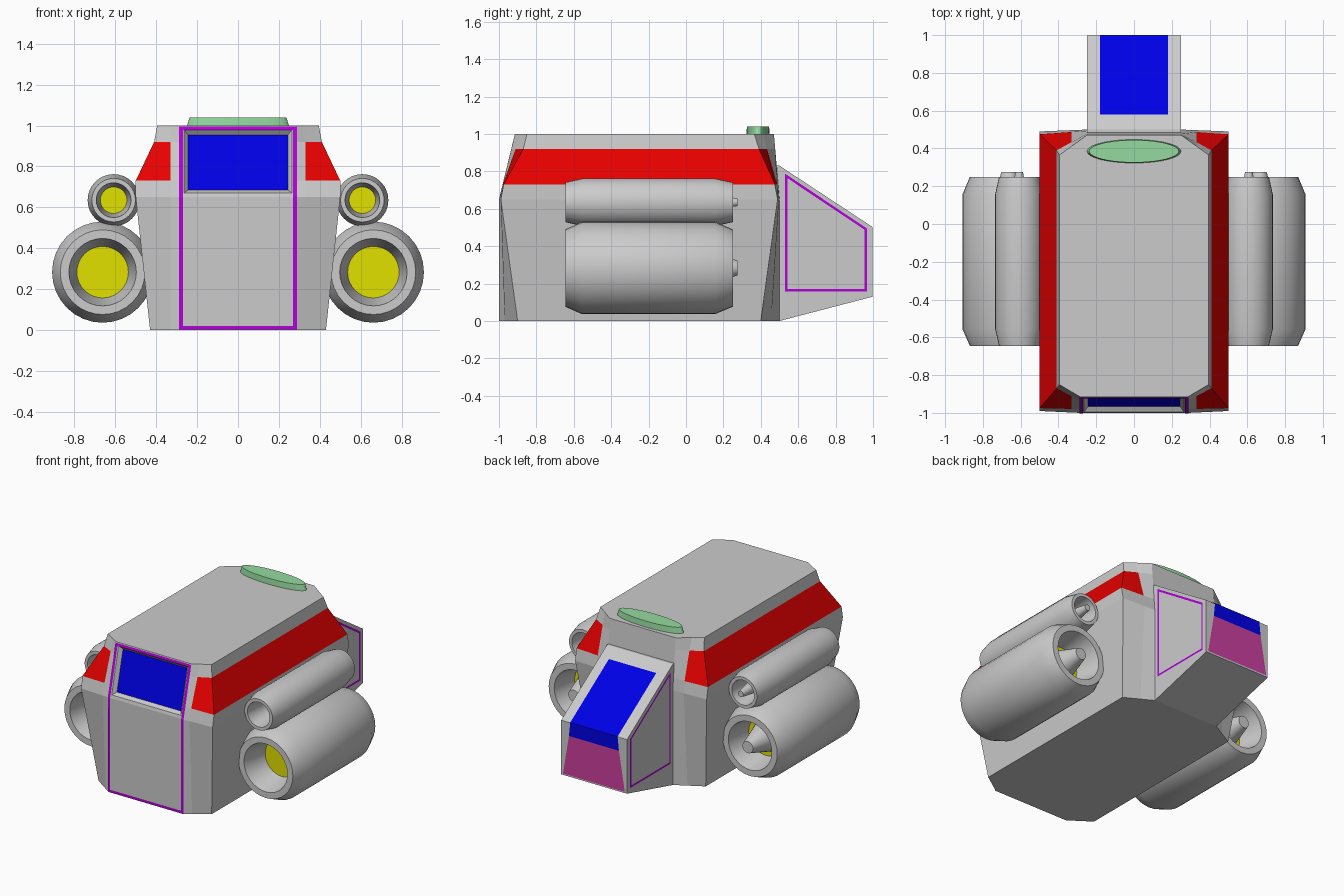
import bpy, bmesh, math
from mathutils import Vector

if "Cube" in bpy.data.objects:
    bpy.data.objects.remove(bpy.data.objects["Cube"])


def material(name, rgb):
    m = bpy.data.materials.new(name)
    m.diffuse_color = (*rgb, 1)
    m.use_nodes = True
    m.node_tree.nodes["Principled BSDF"].inputs["Base Color"].default_value = m.diffuse_color
    return m


GREY = material("grey", (0.7, 0.7, 0.7))
RED = material("red", (0.8, 0.0, 0.0))
BLUE = material("blue", (0.0, 0.0, 0.8))
PURPLE = material("purple", (0.45, 0.0, 0.7))
YELLOW = material("yellow", (0.75, 0.75, 0.0))
GREEN = material("green", (0.3, 0.7, 0.35))
MAGENTA = material("magenta", (0.6, 0.05, 0.35))


def finish(name, bm, mats, smooth=False, recalc=True):
    if recalc:
        bmesh.ops.recalc_face_normals(bm, faces=bm.faces)
    me = bpy.data.meshes.new(name)
    bm.to_mesh(me)
    bm.free()
    for m in mats:
        me.materials.append(m)
    ob = bpy.data.objects.new(name, me)
    bpy.context.collection.objects.link(ob)
    if smooth:
        bpy.ops.object.select_all(action='DESELECT')
        ob.select_set(True)
        bpy.context.view_layer.objects.active = ob
        bpy.ops.object.shade_smooth_by_angle(angle=math.radians(30))
    return ob


def lathe(name, profile, seg_mats, mats, centre, scale=1.0, n=32):
    """Revolve (radius, y) points about the y axis."""
    bm = bmesh.new()
    rings = []
    for r, y in profile:
        count = n if r > 0 else 1
        rings.append([bm.verts.new((centre[0] + r * scale * math.cos(2 * math.pi * i / n), y,
                                    centre[1] + r * scale * math.sin(2 * math.pi * i / n)))
                      for i in range(count)])
    for a, b, mi in zip(rings, rings[1:], seg_mats):
        for i in range(n):
            j = (i + 1) % n
            quad = [a[i % len(a)], a[j % len(a)], b[j % len(b)], b[i % len(b)]]
            f = bm.faces.new(list(dict.fromkeys(quad)))
            f.material_index = mi
    return finish(name, bm, mats, smooth=True)


def plate(name, quads, mat):
    bm = bmesh.new()
    for q in quads:
        bm.faces.new([bm.verts.new(p) for p in q])
    return finish(name, bm, [mat], recalc=False)


def frame(name, outer, inner, mat):
    n = len(outer)
    return plate(name, [(outer[i], outer[(i + 1) % n], inner[(i + 1) % n], inner[i])
                        for i in range(n)], mat)


# Hull: stacked chamfered rings; red band on the sides and outer chamfers
# (z, half width, front y, side front y, side back y, back y)
LEVELS = [(0.00, 0.43, -1.00, -0.90, 0.40, 0.50),
          (0.65, 0.50, -1.00, -0.99, 0.49, 0.50),
          (0.73, 0.50, -0.98, -0.975, 0.475, 0.493),
          (0.92, 0.41, -0.934, -0.87, 0.39, 0.477),
          (1.00, 0.395, -0.915, -0.85, 0.365, 0.47)]
FX, BX, RX = 0.285, 0.25, 0.33
bm = bmesh.new()
rings = []
for z, w, fy, sf, sb, by in LEVELS:
    f_mid = fy + (sf - fy) * (RX - FX) / (w - FX)
    b_mid = by + (sb - by) * (RX - BX) / (w - BX)
    half = [(FX, fy), (RX, f_mid), (w, sf), (w, sb), (RX, b_mid), (BX, by)]
    loop = half + [(-x, y) for x, y in reversed(half)]
    rings.append([bm.verts.new((x, y, z)) for x, y in loop])
for k in range(4):
    for i in range(12):
        if i == 11 and k > 0:
            continue
        j = (i + 1) % 12
        f = bm.faces.new((rings[k][i], rings[k][j], rings[k + 1][j], rings[k + 1][i]))
        if k == 2 and i in (1, 2, 3, 7, 8, 9):
            f.material_index = 1
bm.faces.new(rings[0][::-1])
bm.faces.new(rings[-1])
# Recessed front window
window = bm.faces.new((rings[1][11], rings[1][0], rings[4][0], rings[4][11]))
bm.normal_update()
bmesh.ops.inset_individual(bm, faces=[window], thickness=0.03)
bmesh.ops.inset_individual(bm, faces=[window], thickness=0.028, depth=-0.025)
window.material_index = 2
finish("hull", bm, [GREY, RED, BLUE], recalc=False)


# Front door outline, bent along the front face
def front_point(x, z):
    return (x, -1.003 + max(0, z - 0.65) * 0.243, z)


def door_loop(x, lo, hi):
    side = [front_point(x, z) for z in (lo, 0.65, hi)]
    return side + [(-p[0], p[1], p[2]) for p in reversed(side)]


frame("door_outline", door_loop(0.288, 0.003, 0.995), door_loop(0.27, 0.02, 0.978), PURPLE)

# Tail cabin
TAIL = [(0.48, 0.0), (0.5, 0.0), (0.998, 0.13), (0.998, 0.502), (0.5, 0.83), (0.48, 0.83)]
bm = bmesh.new()
f = bm.faces.new([bm.verts.new((-0.25, y, z)) for y, z in TAIL])
ext = bmesh.ops.extrude_face_region(bm, geom=[f])
bmesh.ops.translate(bm, vec=(0.5, 0, 0),
                    verts=[v for v in ext["geom"] if isinstance(v, bmesh.types.BMVert)])
finish("tail_cabin", bm, [GREY])

# Tail window wrapping over the edge, and the panel under it
plate("tail_window", [
    [(-0.18, 0.58, 0.781), (0.18, 0.58, 0.781), (0.18, 1.0, 0.505), (-0.18, 1.0, 0.505)],
    [(-0.18, 1.0, 0.505), (0.18, 1.0, 0.505), (0.19, 1.0, 0.41), (-0.19, 1.0, 0.41)]], BLUE)
plate("tail_panel", [
    [(-0.19, 1.0, 0.41), (0.19, 1.0, 0.41), (0.235, 1.0, 0.14), (-0.235, 1.0, 0.14)]], MAGENTA)

# Tail side outlines
OUT = [(0.53, 0.158), (0.967, 0.158), (0.967, 0.495), (0.53, 0.787)]
INN = [(0.543, 0.171), (0.954, 0.171), (0.954, 0.488), (0.543, 0.763)]
for s, side in ((1, "right"), (-1, "left")):
    frame(side + "_tail_outline", [(s * 0.253, y, z) for y, z in OUT][::s],
          [(s * 0.253, y, z) for y, z in INN][::s], PURPLE)

# Oval roof hatch
bm = bmesh.new()
bmesh.ops.create_cone(bm, cap_ends=True, segments=40, radius1=0.25, radius2=0.237, depth=0.045)
bmesh.ops.scale(bm, vec=(1, 0.25, 1), verts=bm.verts)
bmesh.ops.translate(bm, vec=(0, 0.385, 1.0175), verts=bm.verts)
finish("roof_hatch", bm, [GREEN])

# Engines: hollow both ends, glowing discs inside, blunt spike at the rear
ENGINE = [(0, -0.47), (0.126, -0.47), (0.165, -0.645), (0.207, -0.645), (0.247, -0.555),
          (0.247, 0.155), (0.207, 0.25), (0.165, 0.25), (0.13, 0.08), (0.1, 0.08),
          (0.04, 0.275), (0, 0.275)]
ENGINE_MATS = [1, 0, 0, 0, 0, 0, 0, 0, 1, 0, 0]
for s, side in ((1, "right"), (-1, "left")):
    for name, x, z, scale in (("large", 0.662, 0.283, 1.0), ("small", 0.608, 0.635, 0.515)):
        lathe(f"{side}_{name}_engine", ENGINE, ENGINE_MATS, [GREY, YELLOW], (s * x, z), scale)
